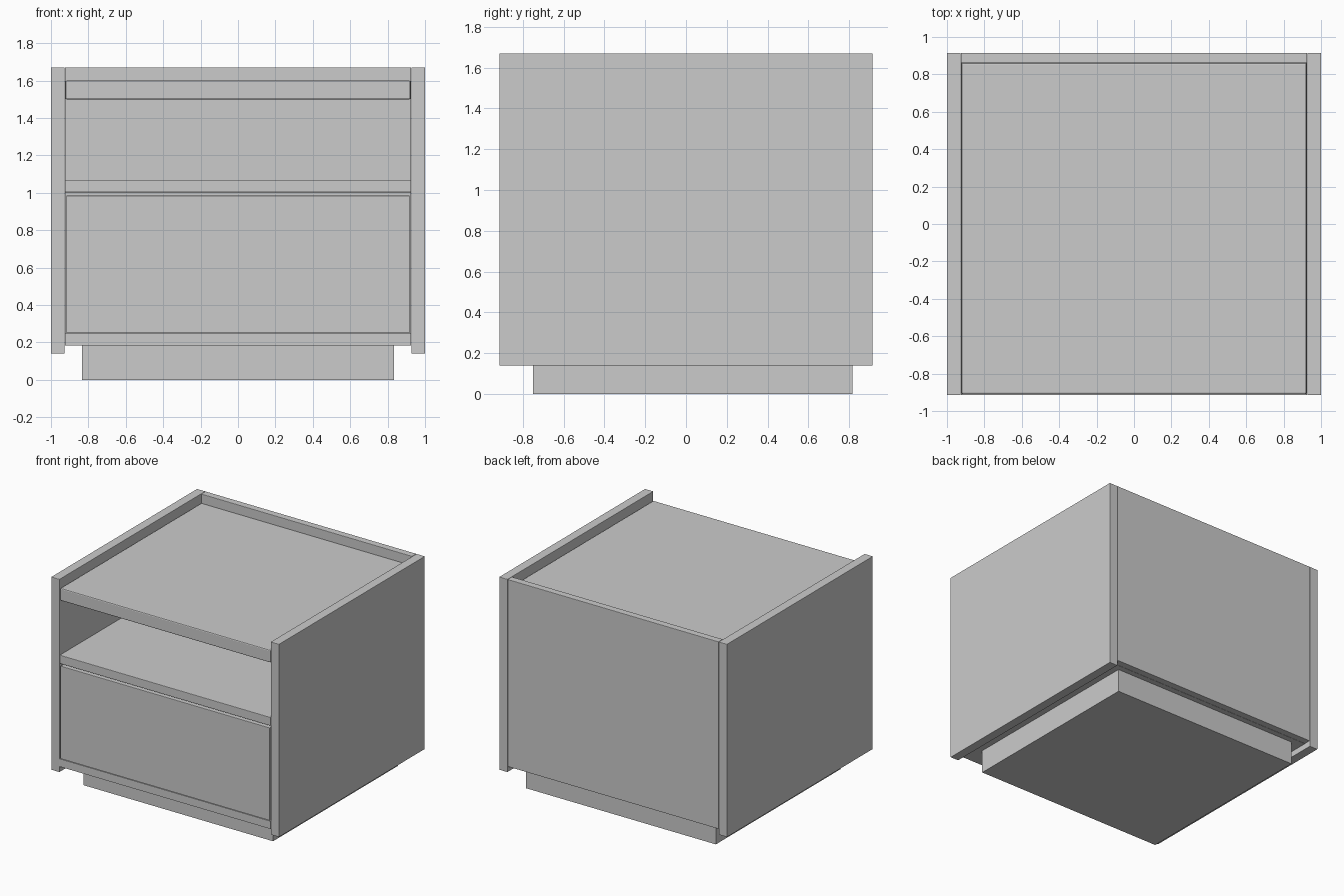
import bpy
import bmesh
from mathutils import Vector

cube = bpy.data.objects.get("Cube")
if cube:
    bpy.data.objects.remove(cube, do_unlink=True)

grey = bpy.data.materials.new("plain_grey")
grey.use_nodes = True
grey.diffuse_color = (0.6, 0.6, 0.6, 1)
grey.node_tree.nodes["Principled BSDF"].inputs["Base Color"].default_value = grey.diffuse_color


def board(name, x, y, z, bevel=0.003):
    """Box spanning the (min, max) ranges, with slightly eased edges."""
    low, high = (Vector(corner) for corner in zip(x, y, z))
    bm = bmesh.new()
    bmesh.ops.create_cube(bm, size=1)
    for v in bm.verts:
        v.co = (low + high) / 2 + v.co * (high - low)
    mesh = bpy.data.meshes.new(name)
    bm.to_mesh(mesh)
    bm.free()
    mesh.materials.append(grey)
    obj = bpy.data.objects.new(name, mesh)
    bpy.context.collection.objects.link(obj)
    if bevel:
        mod = obj.modifiers.new("eased_edges", "BEVEL")
        mod.width = bevel
        mod.segments = 2
    return obj


FRONT, BACK, TOP = -0.915, 0.915, 1.67
INNER = 0.925
BACK_FACE = 0.86
span = (-INNER, INNER)
depth = (FRONT, BACK_FACE)

# Side panels
board("left_side", (INNER + 0.002, 1), (FRONT, BACK), (0.14, TOP))
board("right_side", (-1, -INNER - 0.002), (FRONT, BACK), (0.14, TOP))

# Back panel, rising above the top as a rail
board("back_panel", span, (BACK_FACE, BACK), (0.185, TOP))

# Horizontal boards
board("top_board", (-0.923, 0.923), (-0.91, BACK_FACE), (1.5, 1.6), 0.008)
board("middle_shelf", span, depth, (1.003, 1.07))
board("bottom_board", span, depth, (0.185, 0.247), 0)

# Drawer front with a narrow gap around it
board("drawer_front", (-0.918, 0.918), (FRONT, -0.85), (0.25, 0.985))

# Recessed plinth
board("plinth", (-0.833, 0.833), (-0.75, 0.815), (0, 0.185), 0)
